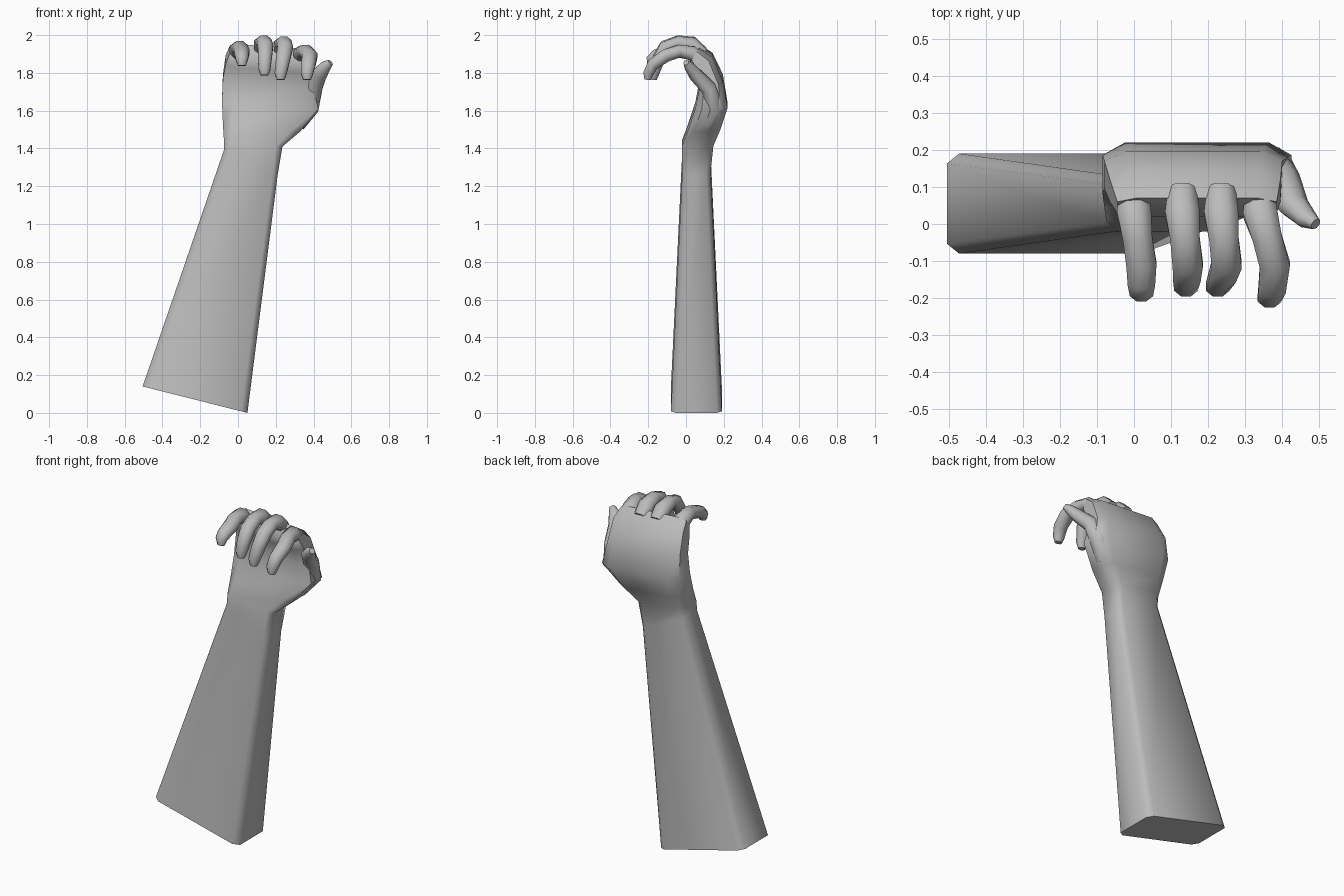
import bpy
import bmesh
import math
from mathutils import Vector

cube = bpy.data.objects.get("Cube")
if cube:
    bpy.data.objects.remove(cube, do_unlink=True)

skin = bpy.data.materials.new("clay_grey")
skin.use_nodes = True
skin.diffuse_color = (0.5, 0.5, 0.5, 1)
skin.node_tree.nodes["Principled BSDF"].inputs["Base Color"].default_value = (0.5, 0.5, 0.5, 1)


def loft(name, rings):
    """Skin a closed solid over rings of equal point count."""
    bm = bmesh.new()
    loops = [[bm.verts.new(p) for p in ring] for ring in rings]
    n = len(loops[0])
    for a, b in zip(loops, loops[1:]):
        for i in range(n):
            j = (i + 1) % n
            bm.faces.new((a[i], a[j], b[j], b[i]))
    bm.faces.new(loops[0][::-1])
    bm.faces.new(loops[-1])
    bmesh.ops.recalc_face_normals(bm, faces=bm.faces)
    mesh = bpy.data.meshes.new(name)
    bm.to_mesh(mesh)
    bm.free()
    mesh.materials.append(skin)
    obj = bpy.data.objects.new(name, mesh)
    bpy.context.collection.objects.link(obj)
    bpy.ops.object.select_all(action='DESELECT')
    obj.select_set(True)
    bpy.context.view_layer.objects.active = obj
    bpy.ops.object.shade_smooth_by_angle(angle=math.radians(60))
    return obj


def slab_ring(xl, zl, xr, zr, front, back, tilt=0, cut=0.2):
    """Rectangle with cut corners, spanning two side points and a depth."""
    cx = 1 - cut * 0.6
    cy = 1 - cut
    outline = [(-cx, -1), (cx, -1), (1, -cy), (1, cy),
               (cx, 1), (-cx, 1), (-1, cy), (-1, -cy)]
    ring = []
    for u, v in outline:
        t = (u + 1) / 2
        ring.append((xl + (xr - xl) * t,
                     (front + back) / 2 + v * (back - front) / 2,
                     zl + (zr - zl) * t + v * tilt))
    return ring


def digit(name, path, side, sides=8):
    """Tapered tube; path rows are x, y, z, radius."""
    pts = [Vector(p[:3]) for p in path]
    rings = []
    for i, p in enumerate(pts):
        along = (pts[min(i + 1, len(pts) - 1)] - pts[max(i - 1, 0)]).normalized()
        u = (side - along * side.dot(along)).normalized()
        v = along.cross(u)
        r = path[i][3]
        rings.append([p + u * r * math.cos(a) + v * r * 0.85 * math.sin(a)
                      for a in (math.tau * (k + 0.5) / sides for k in range(sides))])
    return loft(name, rings)


# Forearm, wrist and palm as one flowing body
loft("forearm_and_palm", [
    slab_ring(-0.505, 0.14, 0.05, 0.0, -0.08, 0.19),
    slab_ring(-0.075, 1.39, 0.21, 1.26, -0.02, 0.13, 0, 0.3),
    slab_ring(-0.075, 1.45, 0.235, 1.41, -0.02, 0.145, 0, 0.35),
    slab_ring(-0.08, 1.53, 0.33, 1.49, 0.01, 0.18, 0, 0.4),
    slab_ring(-0.085, 1.65, 0.425, 1.61, 0.05, 0.22, 0, 0.4),
    slab_ring(-0.08, 1.78, 0.40, 1.73, 0.07, 0.195, 0.02, 0.4),
    slab_ring(-0.065, 1.87, 0.395, 1.84, 0.04, 0.14, 0.04, 0.4),
    slab_ring(-0.045, 1.92, 0.385, 1.89, 0.02, 0.07, 0.035, 0.4),
])

# Four curled fingers: base x, bent x, tip x, arch height, tip depth, tip height
fingers = {
    "little_finger": (0.0, 0.02, 0.02, 1.935, -0.185, 1.85),
    "ring_finger": (0.13, 0.145, 0.14, 1.965, -0.17, 1.80),
    "middle_finger": (0.235, 0.25, 0.225, 1.96, -0.17, 1.775),
    "index_finger": (0.34, 0.38, 0.365, 1.915, -0.20, 1.775),
}
for name, (x0, x1, x2, top, y, z) in fingers.items():
    digit(name, [
        (x0, 0.09, top - 0.06, 0.042),
        (x0, 0.03, top - 0.01, 0.05),
        ((x0 + x1) / 2, -0.04, top, 0.043),
        (x1, -0.11, top - 0.025, 0.044),
        ((x1 + x2) / 2, y + 0.025, (top + z) / 2, 0.04),
        (x2, y, z + 0.02, 0.034),
        (x2, y - 0.003, z - 0.012, 0.022),
    ], Vector((1, 0, 0)))

# Thumb folding forward beside the palm
digit("thumb", [
    (0.31, 0.12, 1.53, 0.05),
    (0.37, 0.155, 1.62, 0.065),
    (0.40, 0.12, 1.72, 0.05),
    (0.43, 0.05, 1.79, 0.043),
    (0.465, 0.015, 1.835, 0.032),
    (0.49, 0.0, 1.855, 0.018),
], Vector((1, 0, -0.4)))
